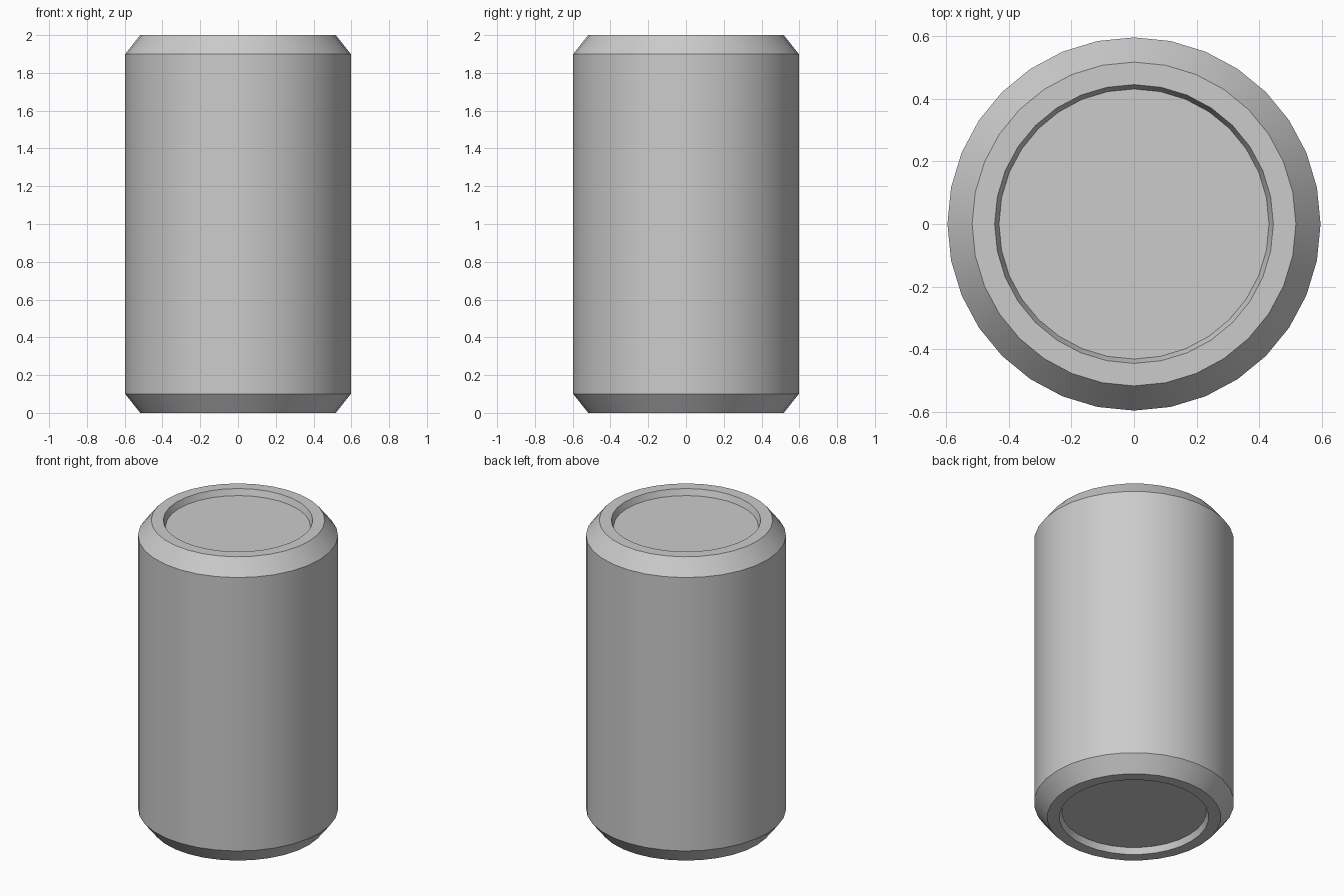
import bpy, bmesh
from math import cos, sin, pi, radians

if "Cube" in bpy.data.objects:
    bpy.data.objects.remove(bpy.data.objects["Cube"])

SIDES = 32

# Lower half of the can profile (radius, height): recessed floor, rim, chamfer
half = [(0.432, 0.04), (0.446, 0.0), (0.518, 0.0), (0.597, 0.1)]
profile = half + [(r, 2 - z) for r, z in reversed(half)]

bm = bmesh.new()
rings = [[bm.verts.new((r * cos(2 * pi * i / SIDES), r * sin(2 * pi * i / SIDES), z))
          for i in range(SIDES)] for r, z in profile]

# Can walls
for a, b in zip(rings, rings[1:]):
    for i in range(SIDES):
        j = (i + 1) % SIDES
        bm.faces.new((a[i], a[j], b[j], b[i]))

# Recessed bottom and lid
bm.faces.new(rings[0][::-1])
bm.faces.new(rings[-1])
bmesh.ops.recalc_face_normals(bm, faces=bm.faces)

mesh = bpy.data.meshes.new("can_body")
bm.to_mesh(mesh)
bm.free()
can = bpy.data.objects.new("can_body", mesh)
bpy.context.collection.objects.link(can)

# Smooth sides with crisp rims
bpy.context.view_layer.objects.active = can
can.select_set(True)
bpy.ops.object.shade_smooth_by_angle(angle=radians(30))
